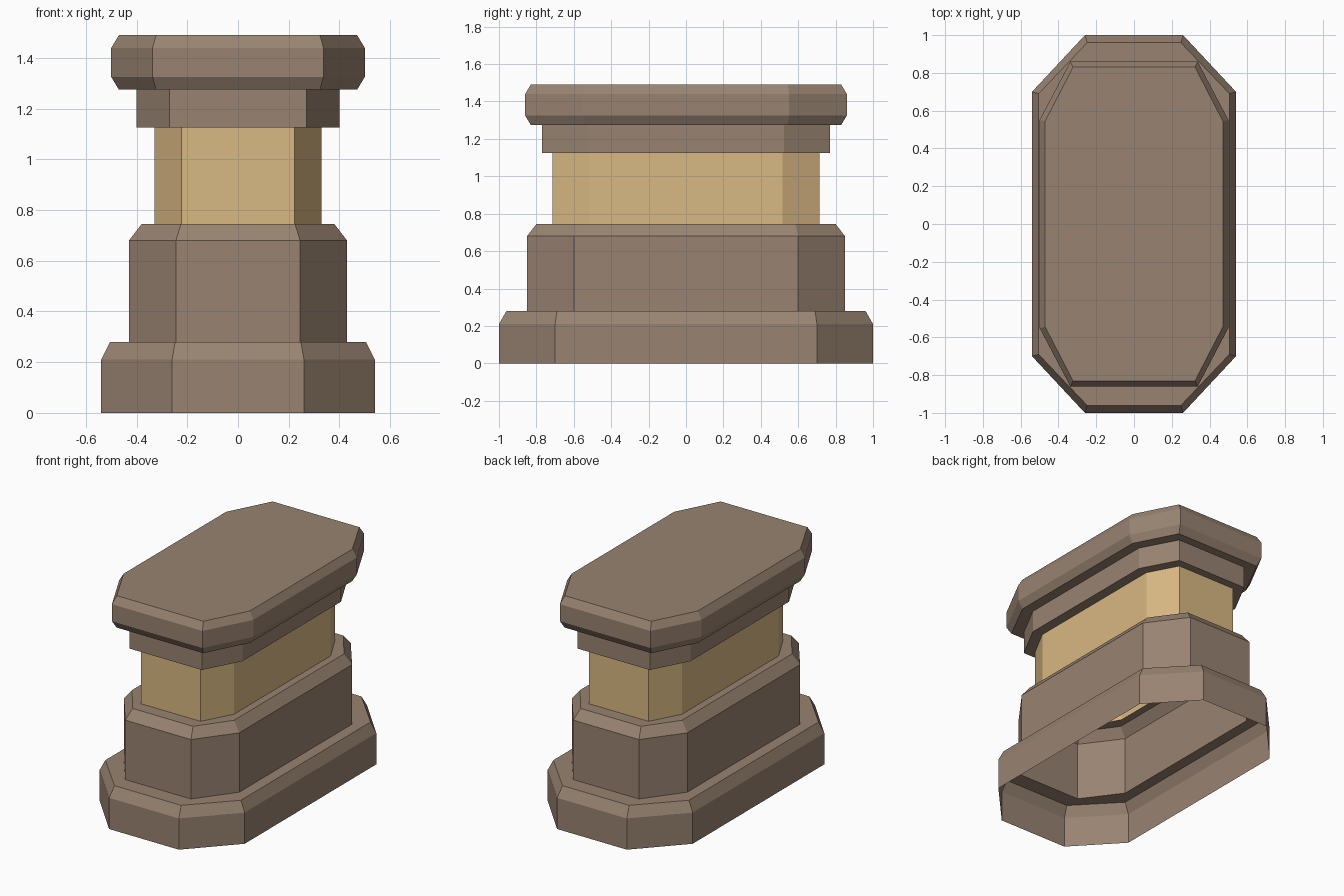
import bpy

# Remove the default cube
cube = bpy.data.objects.get("Cube")
if cube:
    bpy.data.objects.remove(cube, do_unlink=True)


def linear(c):
    c /= 255
    return c / 12.92 if c <= 0.04045 else ((c + 0.055) / 1.055) ** 2.4


def make_material(name, rgb):
    colour = [linear(c) for c in rgb] + [1.0]
    mat = bpy.data.materials.new(name)
    mat.use_nodes = True
    mat.diffuse_color = colour
    mat.node_tree.nodes["Principled BSDF"].inputs["Base Color"].default_value = colour
    return mat


def octagon(half_x, half_y, flat_x, flat_y, z):
    """Elongated octagon ring, anticlockwise from above."""
    corner = [(half_x, flat_y), (flat_x, half_y)]
    quads = [(1, 1, 1), (-1, 1, -1), (-1, -1, 1), (1, -1, -1)]
    return [(sx * x, sy * y, z) for sx, sy, step in quads for x, y in corner[::step]]


def loft(name, rings, mat, closed_top=False):
    """Thin open shell through a stack of octagon rings."""
    verts = [v for ring in rings for v in octagon(*ring)]
    faces = []
    for r in range(len(rings) - 1):
        for i in range(8):
            a, b = r * 8 + i, r * 8 + (i + 1) % 8
            faces.append((a, b, b + 8, a + 8))
    if closed_top:
        faces.append(tuple(range(len(verts) - 8, len(verts))))
    mesh = bpy.data.meshes.new(name)
    mesh.from_pydata(verts, [], faces)
    mesh.materials.append(mat)
    obj = bpy.data.objects.new(name, mesh)
    bpy.context.collection.objects.link(obj)
    return obj


stone = make_material("brown stone", (152, 131, 113))
sand = make_material("sand stone", (217, 184, 131))

# Outlines: half width, half depth, half front flat, half side flat
base = (0.54, 1.0, 0.26, 0.70)
base_top = (0.505, 0.96, 0.248, 0.69)
block = (0.43, 0.85, 0.245, 0.60)
block_top = (0.38, 0.80, 0.225, 0.585)
shaft = (0.33, 0.715, 0.222, 0.515)
neck = (0.40, 0.77, 0.27, 0.525)
cap_edge = (0.47, 0.83, 0.323, 0.545)
cap = (0.50, 0.86, 0.337, 0.55)

# Hollow foot, open underneath, with a chamfer and a ledge
loft("base_step", [(*base, 0), (*base, 0.21), (*base_top, 0.28), (*block, 0.28)], stone)
# Lower block with a chamfer and a ledge
loft("lower_block", [(*block, 0.28), (*block, 0.68), (*block_top, 0.745), (*shaft, 0.745)], stone)
# Pale shaft
loft("shaft", [(*shaft, 0.745), (*shaft, 1.125)], sand)
# Neck below the cap
loft("neck", [(*shaft, 1.125), (*neck, 1.125), (*neck, 1.275)], stone)
# Cap chamfered above and below
loft("cap", [(*neck, 1.275), (*cap_edge, 1.275), (*cap, 1.325),
             (*cap, 1.44), (*cap_edge, 1.49)], stone, closed_top=True)
